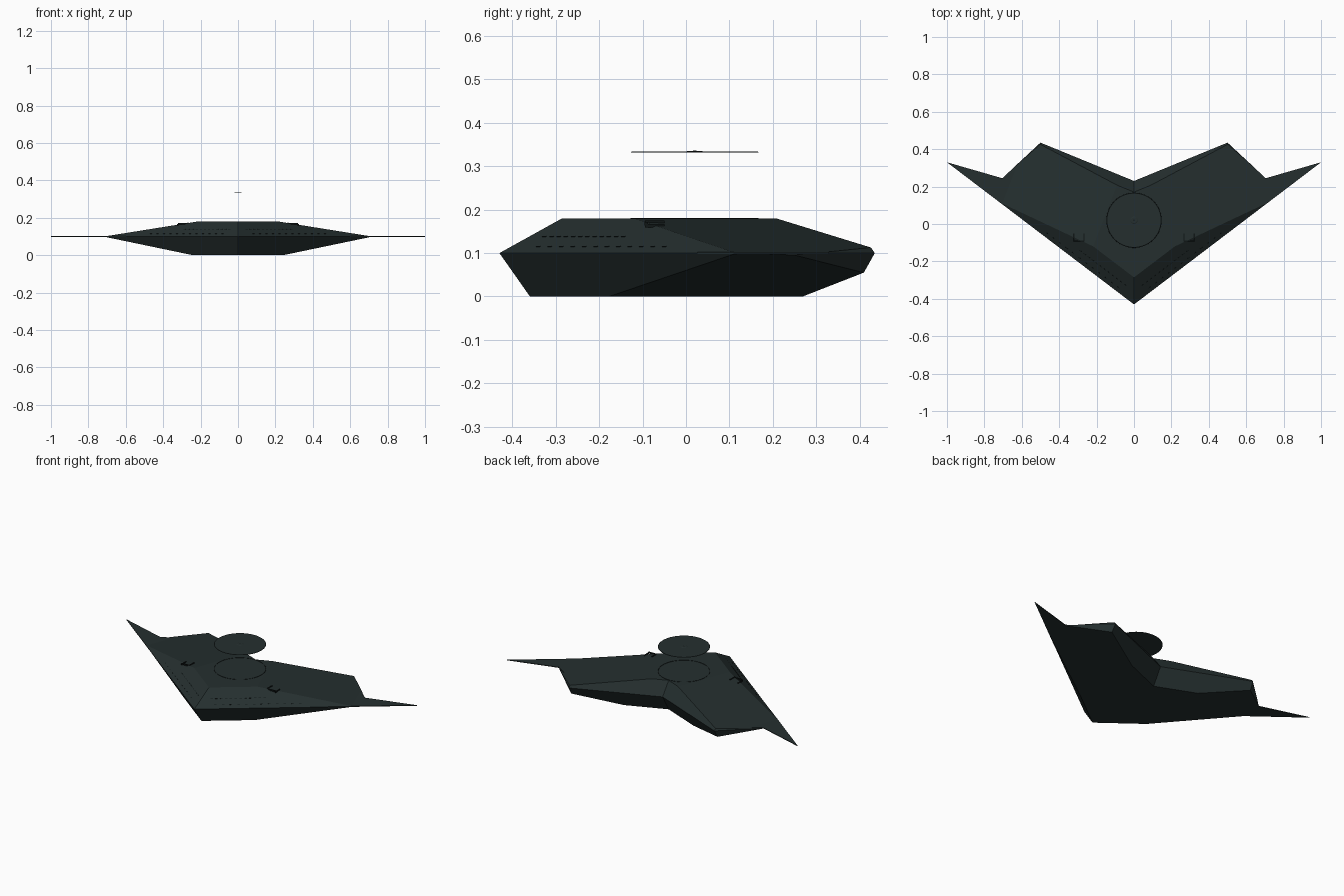
import bpy, bmesh, math
from mathutils import Vector, Matrix

cube = bpy.data.objects.get("Cube")
if cube:
    bpy.data.objects.remove(cube, do_unlink=True)

MID, TOP = 0.1, 0.18
NOSE, TIP = (0, -0.43), (1, 0.33)
CORNER, LOBE, NOTCH = (0.705, 0.245), (0.5, 0.435), (0, 0.23)
CENTRE = Vector((0, 0.02, 0))


def material(name, rgb):
    m = bpy.data.materials.new(name)
    m.use_nodes = True
    m.diffuse_color = (*rgb, 1)
    bsdf = next(n for n in m.node_tree.nodes if n.type == 'BSDF_PRINCIPLED')
    bsdf.inputs["Base Color"].default_value = (*rgb, 1)
    return m


HULL = material("dark teal grey", (0.018, 0.028, 0.028))
DARK = material("near black", (0.005, 0.008, 0.008))


def finish(name, bm, mat, mirror=False):
    bmesh.ops.recalc_face_normals(bm, faces=bm.faces)
    me = bpy.data.meshes.new(name)
    bm.to_mesh(me)
    bm.free()
    me.materials.append(mat)
    ob = bpy.data.objects.new(name, me)
    bpy.context.scene.collection.objects.link(ob)
    if mirror:
        ob.modifiers.new("Mirror", 'MIRROR').use_clip = True
    return ob


def clip(bm, point, normal):
    """Cut away everything beyond a plane and close the cut."""
    cut = bmesh.ops.bisect_plane(bm, geom=bm.verts[:] + bm.edges[:] + bm.faces[:],
                                 plane_co=Vector(point), plane_no=Vector(normal).normalized(),
                                 clear_outer=True)
    edges = [e for e in cut['geom_cut'] if isinstance(e, bmesh.types.BMEdge) and e.is_boundary]
    if edges:
        bmesh.ops.holes_fill(bm, edges=edges)


def bevel_edge(bm, a, b, inset, dz):
    """Slope the hull inward from an outline edge at mid height."""
    d = Vector((b[0] - a[0], b[1] - a[1])).normalized()
    clip(bm, (*a, MID), (d.y, -d.x, inset / dz))


# Hull: one half carved from a block, then mirrored
bm = bmesh.new()
bmesh.ops.create_cube(bm, size=1, matrix=Matrix.Translation((0.375, 0, TOP / 2))
                      @ Matrix.Diagonal((0.75, 1, TOP, 1)))
for dz, lead in ((0.08, 0.115), (-0.1, 0.056)):
    bevel_edge(bm, NOSE, TIP, lead, dz)
    bevel_edge(bm, CORNER, LOBE, 0.035, dz)
    bevel_edge(bm, LOBE, NOTCH, 0.055, dz)
clip(bm, (0.07, 0.26, TOP), (0.933, 0.363, 1 / 0.145))
clip(bm, (0.24, 0, 0), (0.1, 0, -0.48))
inner = [f for f in bm.faces if all(abs(v.co.x) < 1e-5 for v in f.verts)]
bmesh.ops.delete(bm, geom=inner, context='FACES')
finish("hull", bm, HULL, mirror=True)

# Thin wing tips
bm = bmesh.new()
outline = [(0.6, 0.026), TIP, CORNER, (0.6, 0.31)]
low = bm.faces.new([bm.verts.new((x, y, MID - 0.002)) for x, y in outline])
up = bmesh.ops.extrude_face_region(bm, geom=[low])
bmesh.ops.translate(bm, vec=(0, 0, 0.004),
                    verts=[v for v in up['geom'] if isinstance(v, bmesh.types.BMVert)])
finish("wing_tips", bm, HULL, mirror=True)


def disc(name, radius, z, depth, mat, top_radius=None):
    bm = bmesh.new()
    bmesh.ops.create_cone(bm, cap_ends=True, segments=64, radius1=radius,
                          radius2=top_radius or radius, depth=depth,
                          matrix=Matrix.Translation(CENTRE + Vector((0, 0, z))))
    return finish(name, bm, mat)


# Floating disc with a small raised hub
disc("floating_disc", 0.147, 0.333, 0.0015, HULL, 0.145)
disc("disc_hub", 0.02, 0.3345, 0.002, HULL, 0.016)
disc("hub_pin", 0.004, 0.3358, 0.001, DARK)


# Circular seams above and below the hull
def ring(name, radius, z):
    bpy.ops.mesh.primitive_torus_add(major_segments=64, minor_segments=6, major_radius=radius,
                                     minor_radius=0.0015, location=CENTRE + Vector((0, 0, z)))
    ob = bpy.context.object
    ob.name = name
    ob.data.materials.append(DARK)


ring("upper_seam", 0.146, TOP)
ring("lower_seam_outer", 0.146, 0.0015)
ring("lower_seam_inner", 0.132, 0.0015)

# Rows of slit windows on the leading slopes
along = Vector((TIP[0] - NOSE[0], TIP[1] - NOSE[1], 0)).normalized()
inward = Vector((-along.y, along.x, 0))
slope = (inward * 0.115 + Vector((0, 0, 0.08))).normalized()
frame = Matrix((along, slope, along.cross(slope))).transposed().to_4x4()
bm = bmesh.new()
for height, first, last in ((0.138, 0.1, 0.4), (0.115, 0.12, 0.6)):
    inset = (height - MID) * 0.115 / 0.08
    for i in range(12):
        s = first + (last - first) * i / 11
        spot = Vector((*NOSE, height)) + along * s + inward * inset
        bmesh.ops.create_cube(bm, size=1, matrix=Matrix.Translation(spot) @ frame
                              @ Matrix.Diagonal((0.014, 0.003, 0.002, 1)))
finish("slit_windows", bm, DARK, mirror=True)

# Small open hatches on the upper shoulders
bm = bmesh.new()
for x, y, w, h in ((0.268, -0.072, 0.006, 0.044), (0.322, -0.072, 0.006, 0.044),
                   (0.295, -0.092, 0.054, 0.008)):
    z = TOP - 0.145 * ((x - 0.07) * 0.933 + (y - 0.26) * 0.363)
    bmesh.ops.create_cube(bm, size=1, matrix=Matrix.Translation((x, y, z))
                          @ Matrix.Diagonal((w, h, 0.008, 1)))
finish("shoulder_hatches", bm, DARK, mirror=True)
